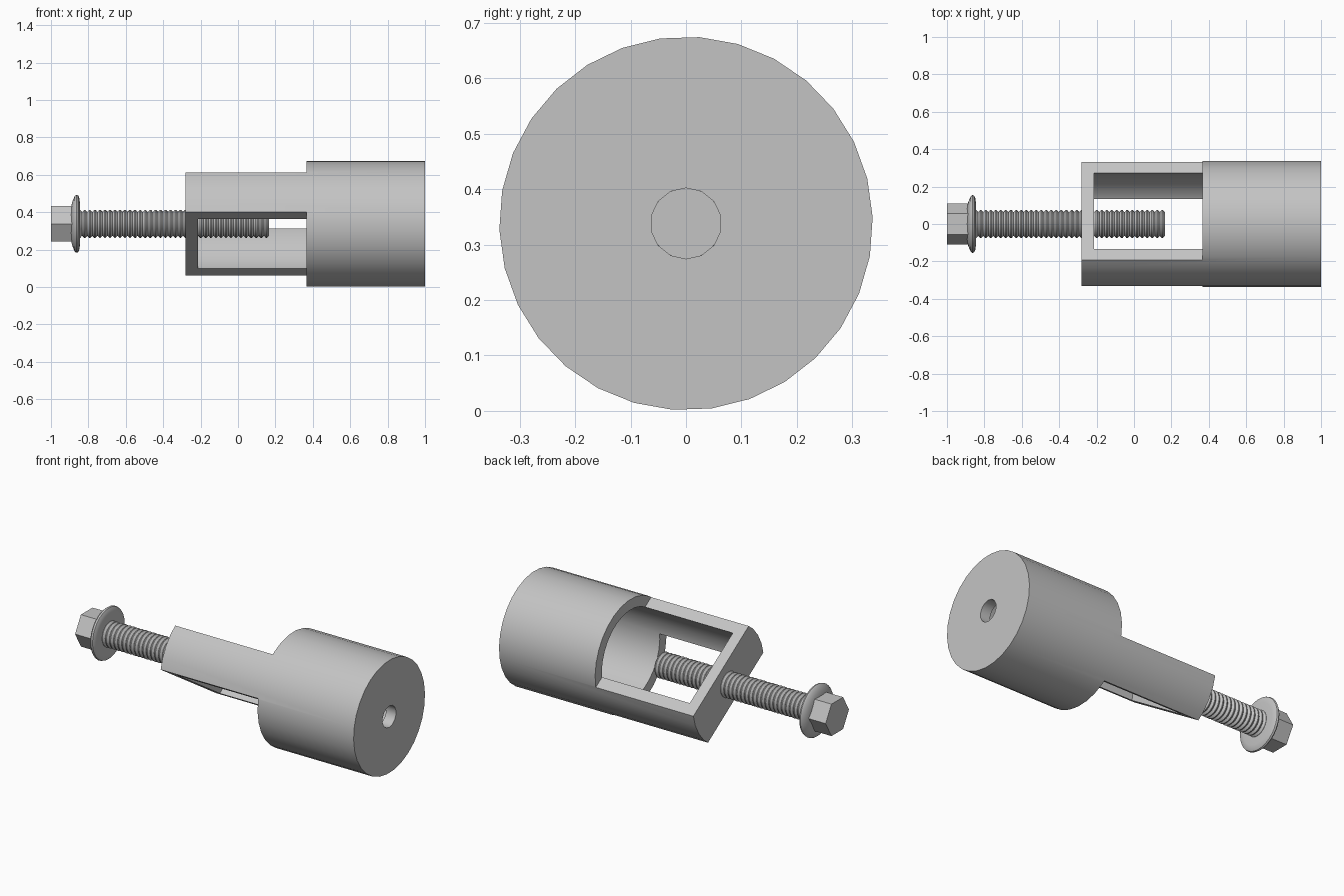
import bpy, bmesh, math
from mathutils import Matrix

if "Cube" in bpy.data.objects:
    bpy.data.objects.remove(bpy.data.objects["Cube"], do_unlink=True)

AXIS_Z = 0.338                 # height of the shared long axis
TILT = math.radians(-33)       # roll of the flat frame about the axis

steel = bpy.data.materials.new("plain_grey_steel")
steel.use_nodes = True
GREY = (0.55, 0.55, 0.55, 1)
steel.diffuse_color = GREY
steel.node_tree.nodes["Principled BSDF"].inputs["Base Color"].default_value = GREY


def make_object(name, bm):
    bmesh.ops.recalc_face_normals(bm, faces=bm.faces)
    mesh = bpy.data.meshes.new(name)
    bm.to_mesh(mesh)
    bm.free()
    mesh.materials.append(steel)
    ob = bpy.data.objects.new(name, mesh)
    bpy.context.collection.objects.link(ob)
    return ob


def lathe(name, profile, sides, start=0.0):
    """Solid turned about the long axis from (x, radius) points."""
    bm = bmesh.new()
    rings = []
    for x, r in profile:
        angles = [math.radians(start) + math.tau * i / sides for i in range(sides)]
        rings.append([bm.verts.new((x, r * math.cos(a), AXIS_Z + r * math.sin(a))) for a in angles])
    for a, b in zip(rings, rings[1:]):
        for i in range(sides):
            j = (i + 1) % sides
            bm.faces.new((a[i], a[j], b[j], b[i]))
    bm.faces.new(rings[0])
    bm.faces.new(rings[-1])
    return make_object(name, bm)


def flat_cutter(name, side):
    """Block that trims one side of the body to a flat."""
    bm = bmesh.new()
    bmesh.ops.create_cube(bm, size=1)
    bm.transform(Matrix.Translation((0, 0, AXIS_Z))
                 @ Matrix.Rotation(TILT, 4, 'X')
                 @ Matrix.Translation((-0.135, 0, side * 0.326))
                 @ Matrix.Diagonal((1, 1, 0.4, 1)))
    return make_object(name, bm)


def activate(ob):
    bpy.ops.object.select_all(action='DESELECT')
    ob.select_set(True)
    bpy.context.view_layer.objects.active = ob


def smooth(ob, degrees):
    activate(ob)
    bpy.ops.object.shade_smooth_by_angle(angle=math.radians(degrees))


def cut(ob, cutter):
    cutter.hide_render = True
    activate(ob)
    mod = ob.modifiers.new("cut", 'BOOLEAN')
    mod.operation = 'DIFFERENCE'
    mod.solver = 'EXACT'
    mod.object = cutter
    bpy.ops.object.modifier_apply(modifier=mod.name)
    bpy.data.objects.remove(cutter, do_unlink=True)


# Hollow holder: round cup at one end, flat open frame at the other
holder = lathe("holder_body", [(-0.28, 0.337), (1, 0.337)], 30, 1.9)
cut(holder, lathe("cavity_cutter", [(-0.215, 0.274), (0.935, 0.274)], 30, 1.9))
for side in (1, -1):
    cut(holder, flat_cutter("flat_cutter", side))
cut(holder, lathe("end_hole_cutter", [(0.85, 0.064), (1.1, 0.064)], 14, 90))
smooth(holder, 30)

# Threaded shank
START, END, TURNS = -0.86, 0.165, 38
pitch = (END - START) / TURNS
thread = []
for i in range(TURNS):
    x = START + i * pitch
    thread += [(x, 0.064), (x + pitch * 0.4, 0.075), (x + pitch * 0.6, 0.075)]
thread.append((END, 0.064))
smooth(lathe("bolt_thread", thread, 24), 30)

# Bolt flange
smooth(lathe("bolt_flange", [(-0.893, 0.09), (-0.886, 0.118), (-0.873, 0.148),
                             (-0.864, 0.155), (-0.855, 0.152), (-0.849, 0.14),
                             (-0.846, 0.12), (-0.846, 0.06)], 32), 40)

# Hexagonal bolt head
lathe("bolt_head", [(-1, 0.11), (-0.87, 0.11)], 6)
